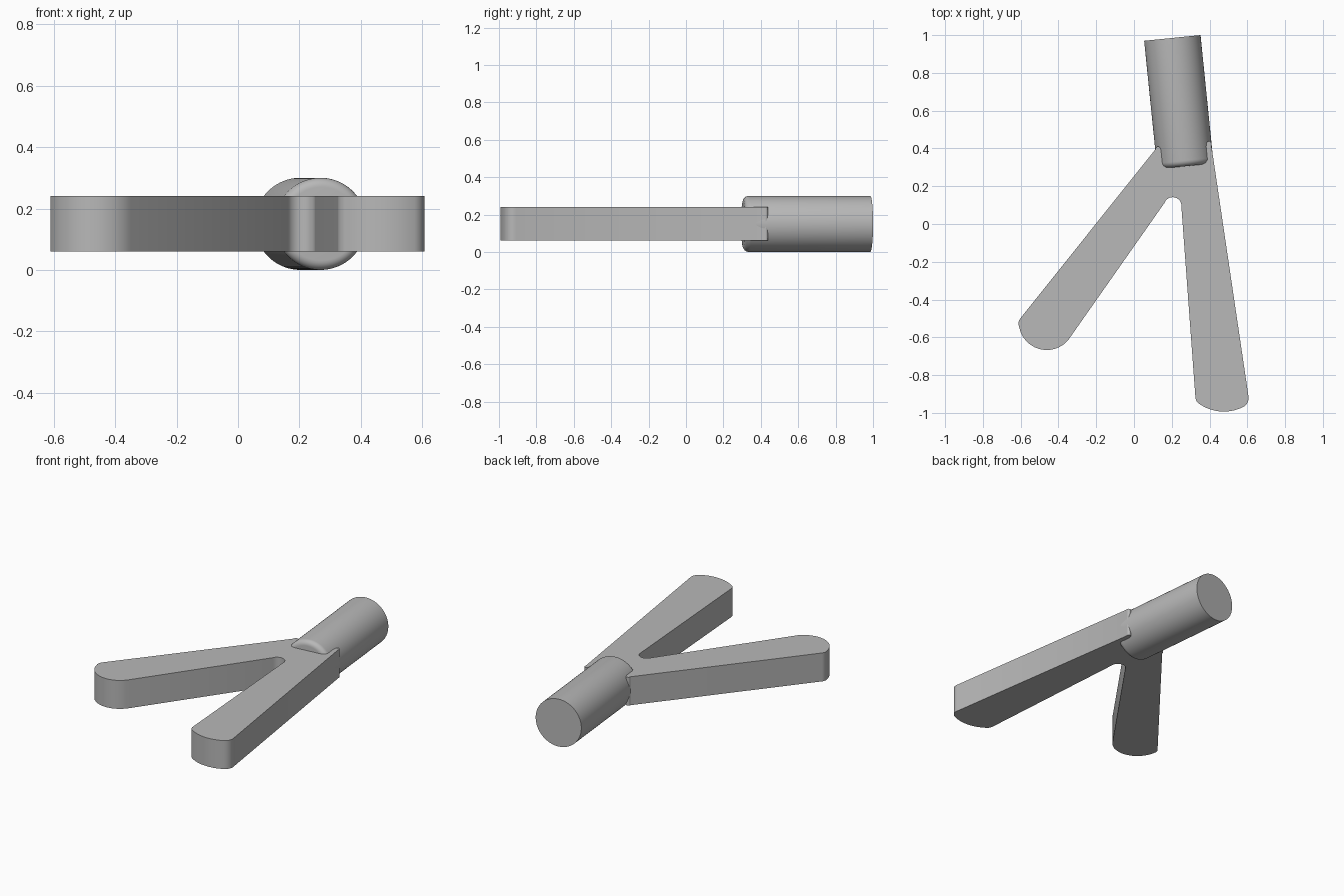
import bpy
import bmesh
import math
from mathutils import Vector, Matrix

cube = bpy.data.objects.get("Cube")
if cube:
    bpy.data.objects.remove(cube, do_unlink=True)

grey = bpy.data.materials.new("light grey")
grey.use_nodes = True
COLOUR = (0.48, 0.48, 0.48, 1)
grey.diffuse_color = COLOUR
grey.node_tree.nodes["Principled BSDF"].inputs["Base Color"].default_value = COLOUR


def add_object(name, bm):
    """Turn a bmesh into a smooth object with sharp edges kept."""
    bmesh.ops.recalc_face_normals(bm, faces=bm.faces)
    mesh = bpy.data.meshes.new(name)
    bm.to_mesh(mesh)
    bm.free()
    mesh.materials.append(grey)
    obj = bpy.data.objects.new(name, mesh)
    bpy.context.collection.objects.link(obj)
    bpy.ops.object.select_all(action="DESELECT")
    obj.select_set(True)
    bpy.context.view_layer.objects.active = obj
    bpy.ops.object.shade_smooth_by_angle(angle=math.radians(30))
    return obj


def arc(a, b, c, steps=12):
    """Points of the circular arc from a through b to c."""
    a, b, c = Vector(a), Vector(b), Vector(c)
    d = 2 * (a.x * (b.y - c.y) + b.x * (c.y - a.y) + c.x * (a.y - b.y))
    qa, qb, qc = a.length_squared, b.length_squared, c.length_squared
    centre = Vector(((qa * (b.y - c.y) + qb * (c.y - a.y) + qc * (a.y - b.y)) / d,
                     (qa * (c.x - b.x) + qb * (a.x - c.x) + qc * (b.x - a.x)) / d))
    start, end = a - centre, c - centre
    turn = math.atan2(start.x * end.y - start.y * end.x, start.dot(end))
    # keep the sweep on the side of the middle point
    if (d > 0) != (turn > 0):
        turn += math.copysign(2 * math.pi, d)
    return [centre + Matrix.Rotation(turn * i / steps, 2) @ start
            for i in range(steps + 1)]


# Forked plate: arcs joined by straight sides, counter-clockwise
arcs = [
    ((0.14, 0.395), (0.126, 0.41), (0.113, 0.395)),         # right shoulder
    ((-0.602, -0.5), (-0.611, -0.522), (-0.608, -0.545)),   # right leg, outer corner
    ((-0.608, -0.545), (-0.56, -0.63), (-0.35, -0.617)),    # right leg tip
    ((0.161, 0.111), (0.208, 0.142), (0.251, 0.09)),        # crotch
    ((0.325, -0.915), (0.331, -0.937), (0.35, -0.955)),     # left leg, inner corner
    ((0.35, -0.955), (0.484, -0.993), (0.575, -0.97)),      # left leg tip
    ((0.575, -0.97), (0.6, -0.947), (0.605, -0.905)),       # left leg, outer corner
    ((0.409, 0.42), (0.4, 0.438), (0.385, 0.42)),           # left shoulder
]
outline = [p for a in arcs for p in arc(*a)]
outline += [Vector((0.36, 0.36)), Vector((0.17, 0.36))]     # end inside the handle

BOTTOM, TOP = 0.06, 0.24
bm = bmesh.new()
face = bm.faces.new([bm.verts.new((p.x, p.y, BOTTOM)) for p in outline])
bmesh.ops.remove_doubles(bm, verts=bm.verts, dist=0.0005)
out = bmesh.ops.extrude_face_region(bm, geom=bm.faces[:], use_keep_orig=True)
lifted = [v for v in out["geom"] if isinstance(v, bmesh.types.BMVert)]
bmesh.ops.translate(bm, verts=lifted, vec=(0, 0, TOP - BOTTOM))
add_object("forked_legs", bm)

# Round handle: cylinder with a rounded front rim
RADIUS = 0.15
back, front = Vector((0.203, 0.985, RADIUS)), Vector((0.272, 0.306, RADIUS))
axis = front - back
bm = bmesh.new()
bmesh.ops.create_cone(bm, cap_ends=True, segments=96, radius1=RADIUS,
                      radius2=RADIUS, depth=axis.length)
rim = [e for e in bm.edges if all(v.co.z > 0 for v in e.verts)]
bmesh.ops.bevel(bm, geom=rim, offset=0.03, segments=6, profile=0.5, affect="EDGES")
turn = axis.to_track_quat("Z", "Y").to_matrix().to_4x4()
bmesh.ops.transform(bm, verts=bm.verts,
                    matrix=Matrix.Translation((back + front) / 2) @ turn)
add_object("round_handle", bm)
